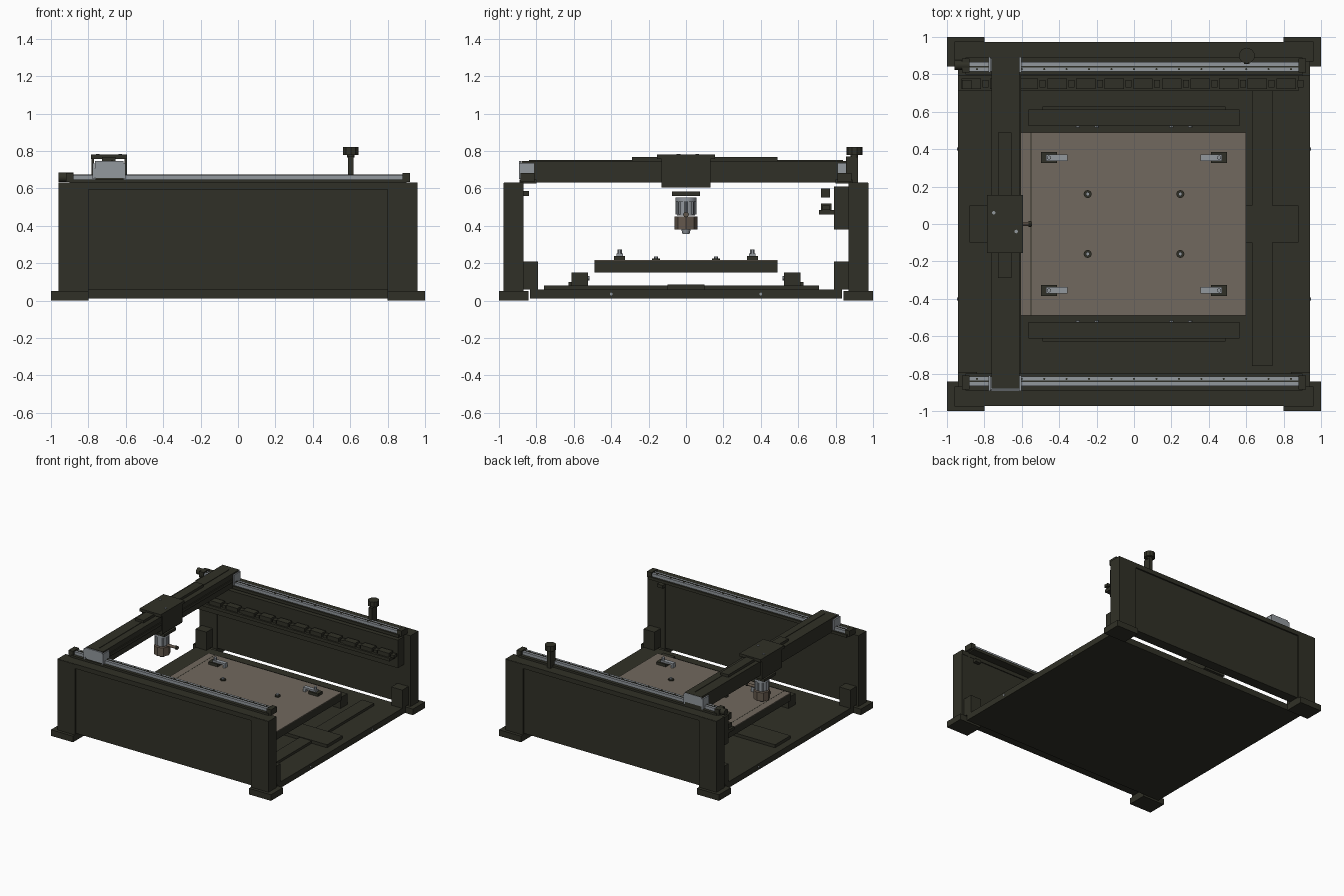
import bpy, math

if "Cube" in bpy.data.objects:
    bpy.data.objects.remove(bpy.data.objects["Cube"])

def mat(name, r, g, b):
    m = bpy.data.materials.new(name)
    m.diffuse_color = (r, g, b, 1)
    m.use_nodes = True
    m.node_tree.nodes["Principled BSDF"].inputs["Base Color"].default_value = m.diffuse_color
    return m

DARK = mat("dark_olive_paint", .03, .03, .02)
TAN = mat("bed_tan", .165, .14, .112)
STEEL = mat("steel_grey", .29, .315, .34)
BROWN = mat("spindle_brown", .13, .10, .075)

def box(name, x0, x1, y0, y1, z0, z1, m=DARK):
    v = [(x, y, z) for x in (x0, x1) for y in (y0, y1) for z in (z0, z1)]
    f = [(0, 1, 3, 2), (4, 6, 7, 5), (0, 4, 5, 1), (2, 3, 7, 6), (0, 2, 6, 4), (1, 5, 7, 3)]
    me = bpy.data.meshes.new(name)
    me.from_pydata(v, [], f)
    me.materials.append(m)
    o = bpy.data.objects.new(name, me)
    bpy.context.collection.objects.link(o)
    return o

def ybox(name, s, x0, x1, y0, y1, z0, z1, m=DARK):
    # box mirrored to the front (s=-1) or back (s=1)
    a, b = sorted((s * y0, s * y1))
    return box(name, x0, x1, a, b, z0, z1, m)

def cyl(name, x, y, z, r, h, m=DARK, axis='Z', n=20, r2=None):
    rot = {'X': (0, math.pi / 2, 0), 'Y': (math.pi / 2, 0, 0), 'Z': (0, 0, 0)}[axis]
    bpy.ops.mesh.primitive_cone_add(vertices=n, radius1=r, radius2=r if r2 is None else r2,
                                    depth=h, location=(x, y, z), rotation=rot)
    o = bpy.context.object
    o.name = name
    o.data.materials.append(m)
    if n > 8:
        bpy.ops.object.shade_smooth_by_angle()
    return o

# base slab and floor plates
box("base_slab", -.94, .94, -.835, .835, .01, .06)
box("floor_cross_plate", -.88, .88, -.1, .1, .06, .085)
box("floor_cable_cover", .63, .74, -.76, .71, .06, .08)

for s in (-1, 1):
    # side walls with end columns
    for t in (-1, 1):
        xa, xb = sorted((t * .80, t * .96))
        ybox("wall_column", s, xa, xb, .87, .975, .05, .63)
        fa, fb = sorted((t * .80, t * 1.0))
        ybox("corner_foot", s, fa, fb, .843, 1.0, 0, .05)
        ba, bb = sorted((t * .84, t * .94))
        ybox("corner_block", s, ba, bb, .79, .87, .06, .21)
        ra, rb = sorted((t * .88, t * .92))
        ybox("rail_end_cap", s, ra, rb, .81, .885, .635, .682)
        cyl("base_edge_bolt", t * .942, s * .4, .035, .008, .008, STEEL, 'X', 8)
    ybox("wall_panel", s, -.80, .80, .875, .96, .058, .60)
    ybox("wall_top_beam", s, -.96, .96, .868, .972, .595, .632)
    # linear rail
    ybox("rail_bed", s, -.9, .9, .80, .89, .625, .648)
    ybox("linear_rail", s, -.88, .88, .815, .865, .648, .672, STEEL)
    ybox("rail_groove_strip", s, -.88, .88, .836, .844, .672, .675)
    for i in range(15):
        cyl("rail_bolt", -.84 + i * .12, s * .828, .673, .006, .004, DARK, n=8)
    # gantry rail carriage
    ybox("gantry_carriage", s, -.775, -.605, .815, .888, .655, .705, STEEL)
    ybox("gantry_end_plate", s, -.765, -.612, .882, .892, .67, .745, STEEL)
    for x in (-.772, -.608):
        ybox("carriage_wiper", s, x - .006, x + .006, .81, .893, .65, .735, STEEL)
    # bed side supports
    ybox("bed_support_rail", s, -.565, .565, .525, .612, .06, .15)
    ybox("bed_support_ledge", s, -.49, .49, .60, .628, .06, .10)
    for x in (-.3, -.2, .2, .3):
        cyl("support_bolt", x, s * .523, .12, .012, .012, STEEL, 'Y', 8)

ybox("limit_switch", -1, .80, .85, .84, .875, .56, .585)

# work bed
box("bed_body", -.61, .60, -.49, .49, .15, .211)
box("bed_surface", -.61, .60, -.49, .49, .211, .216, TAN)
box("bed_seam", -.553, -.549, -.49, .49, .216, .2168, DARK)
for sx in (-1, 1):
    for sy in (-1, 1):
        # clamps and locating pins
        cx, cy = sx * .455, sy * .355
        box("clamp_base", cx - .043, cx + .043, cy - .03, cy + .03, .216, .238)
        a, b = sorted((sx * .47, sx * .355))
        box("clamp_bar", a, b, cy - .017, cy + .017, .238, .252, STEEL)
        c, d = sorted((sx * .375, sx * .355))
        box("clamp_toe", c, d, cy - .017, cy + .017, .216, .238, STEEL)
        cyl("clamp_bolt", cx, cy, .262, .012, .024, STEEL, n=6)
        cyl("pin_collar", sx * .248, sy * .16, .221, .021, .01)
        cyl("pin_head", sx * .248, sy * .16, .23, .011, .012, STEEL, n=6)

# gantry beam and top cover
box("gantry_beam", -.762, -.612, -.88, .89, .632, .747)
box("gantry_top_cover", -.728, -.655, -.29, .49, .747, .768)
box("gantry_cable_rib", -.675, -.67, -.84, .84, .747, .751)
box("gantry_front_rail", -.612, -.604, -.80, .80, .68, .705)

# tool carriage
box("carriage_top_plate", -.787, -.593, -.155, .155, .757, .78)
for x in (-.782, -.606):
    box("carriage_side_plate", x, x + .012, -.13, .13, .612, .758)
box("carriage_bottom", -.78, -.60, -.13, .13, .605, .634)
for x, y in ((-.75, .06), (-.63, -.04)):
    cyl("carriage_screw", x, y, .782, .01, .006, STEEL, n=8)
box("tool_mount_plate", -.765, -.615, -.075, .075, .56, .582)

# spindle
X = -.69
cyl("spindle_motor", X, 0, .503, .048, .094, STEEL)
cyl("spindle_motor_cap", X, 0, .54, .056, .022, STEEL)
for i in range(8):
    a = i * math.pi / 4
    cyl("spindle_fin", X + .049 * math.cos(a), .049 * math.sin(a), .495, .008, .07, STEEL, n=6)
cyl("spindle_collar", X, 0, .415, .062, .07, BROWN, n=8)
cyl("spindle_nose", X, 0, .37, .018, .03, STEEL, r2=.026)
cyl("air_nozzle", -.60, 0, .46, .011, .11, BROWN, 'X', 12)
cyl("air_nozzle_tip", -.557, 0, .46, .015, .016, DARK, 'X', 12)

# cable chain along the back wall
box("chain_backing", -.94, .90, .79, .872, .38, .61)
box("chain_tray", -.94, .88, .71, .79, .46, .485)
for i in range(12):
    x = -.87 + i * .153
    box("chain_link", x - .052, x + .052, .722, .778, .485, .518)
    box("chain_joint", x + .06, x + .092, .73, .77, .485, .508)
box("chain_end_bracket", -.92, -.87, .722, .77, .55, .60)

# rail drive motor and emergency stop
cyl("rail_drive_motor", -.92, .85, .66, .026, .08, DARK, 'X')
cyl("rail_drive_shaft", -.875, .85, .66, .012, .05, STEEL, 'X', 12)
box("stop_button_post", .588, .618, .855, .92, .632, .77)
cyl("stop_button_neck", .603, .90, .775, .02, .02)
cyl("stop_button_knob", .603, .90, .799, .043, .042, n=10)
